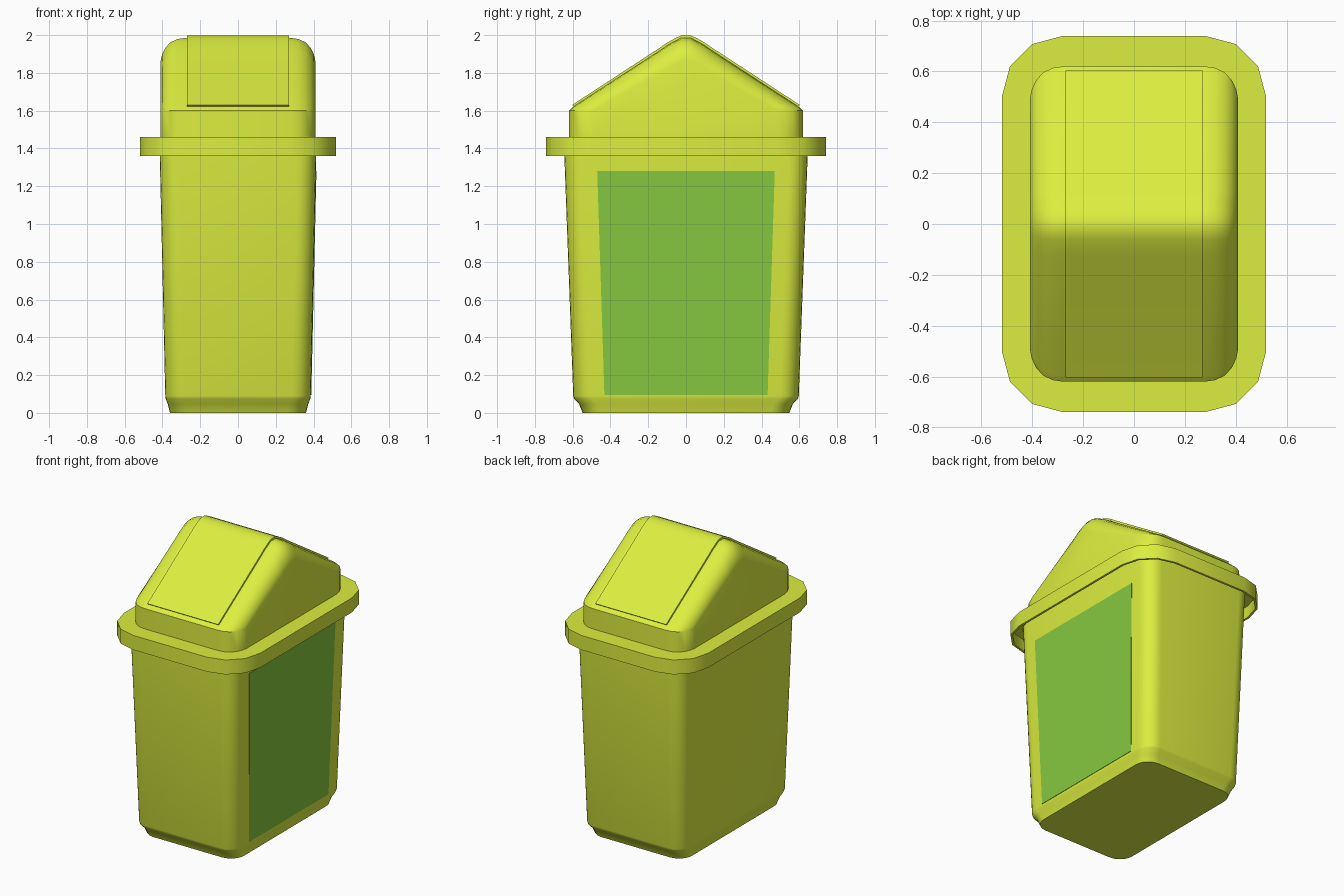
import bpy, bmesh, math

if "Cube" in bpy.data.objects:
    bpy.data.objects.remove(bpy.data.objects["Cube"])


def material(name, color):
    m = bpy.data.materials.new(name)
    m.diffuse_color = color
    m.use_nodes = True
    m.node_tree.nodes["Principled BSDF"].inputs["Base Color"].default_value = m.diffuse_color
    return m


LIME = material("lime_plastic", (0.72, 0.86, 0.05, 1))
GREEN = material("green_panel", (0.24, 0.58, 0.05, 1))


def loft(name, rings, mat, caps=True, angle=32):
    """Skin a stack of equal-length closed rings."""
    bm = bmesh.new()
    rows = [[bm.verts.new(p) for p in ring] for ring in rings]
    n = len(rows[0])
    for a, b in zip(rows, rows[1:]):
        for i in range(n):
            j = (i + 1) % n
            bm.faces.new((a[i], a[j], b[j], b[i]))
    if caps:
        bm.faces.new(rows[0])
        bm.faces.new(rows[-1])
    bmesh.ops.recalc_face_normals(bm, faces=bm.faces)
    me = bpy.data.meshes.new(name)
    bm.to_mesh(me)
    bm.free()
    me.materials.append(mat)
    ob = bpy.data.objects.new(name, me)
    bpy.context.collection.objects.link(ob)
    bpy.ops.object.select_all(action='DESELECT')
    ob.select_set(True)
    bpy.context.view_layer.objects.active = ob
    bpy.ops.object.shade_smooth_by_angle(angle=math.radians(angle))
    return ob


def rounded_rect(hx, hy, r, z, seg):
    pts = []
    for k, (sx, sy) in enumerate(((1, 1), (-1, 1), (-1, -1), (1, -1))):
        for s in range(seg + 1):
            a = math.pi / 2 * (k + s / seg)
            pts.append((sx * (hx - r) + r * math.cos(a),
                        sy * (hy - r) + r * math.sin(a), z))
    return pts


# Tapered body with a stepped foot
body = [(0.36, 0.547, 0.0), (0.372, 0.566, 0.047), (0.383, 0.592, 0.075),
        (0.385, 0.597, 0.09), (0.416, 0.647, 1.44)]
loft("bin_body", [rounded_rect(x, y, 0.1, z, 6) for x, y, z in body], LIME)

# Overhanging rim, hollow underneath
rim = [(0.39, 0.60, 0.11, 1.46), (0.52, 0.74, 0.24, 1.46), (0.52, 0.74, 0.24, 1.36),
       (0.505, 0.725, 0.225, 1.36), (0.505, 0.725, 0.225, 1.44), (0.39, 0.60, 0.11, 1.44)]
loft("lid_rim", [rounded_rect(x, y, r, z, 3) for x, y, r, z in rim], LIME, caps=False)

# Gabled lid: yz sections that shrink toward the rounded sides
half = [(0.62, 1.46), (0.62, 1.6), (0.598, 1.62), (0.135, 1.92),
        (0.10, 1.945), (0.06, 1.967), (0.025, 1.985)]
gable = half + [(-y, z) for y, z in reversed(half)]


def lid_section(x, d):
    ky, kz = (0.62 - d) / 0.62, (0.4 - d) / 0.4
    return [(x, y * ky, z if z <= 1.6 else 1.6 + (z - 1.6) * kz) for y, z in gable]


side = [(0.28, 0.0), (0.32, 0.006), (0.358, 0.024), (0.385, 0.055), (0.402, 0.09), (0.41, 0.13)]
sections = [lid_section(-x, d) for x, d in reversed(side)] + [lid_section(x, d) for x, d in side]
loft("gabled_lid", sections, LIME)

# Raised flap bent over the ridge
flap_half = [(0.58, 1.61), (0.603, 1.63), (0.137, 1.934), (0.10, 1.96), (0.06, 1.982), (0.025, 1.999)]
flap = flap_half + [(-y, z) for y, z in reversed(flap_half)]
loft("lid_flap", [[(x, y, z) for y, z in flap] for x in (-0.27, 0.27)], LIME)

# Green panel on the right side only
def panel_ring(offset):
    def x_at(z):
        return 0.385 + 0.031 * (z - 0.09) / 1.35 + offset
    return [(x_at(z), y, z) for y, z in ((-0.432, 0.095), (0.432, 0.095), (0.47, 1.28), (-0.47, 1.28))]


loft("side_panel", [panel_ring(-0.005), panel_ring(0.003)], GREEN)
